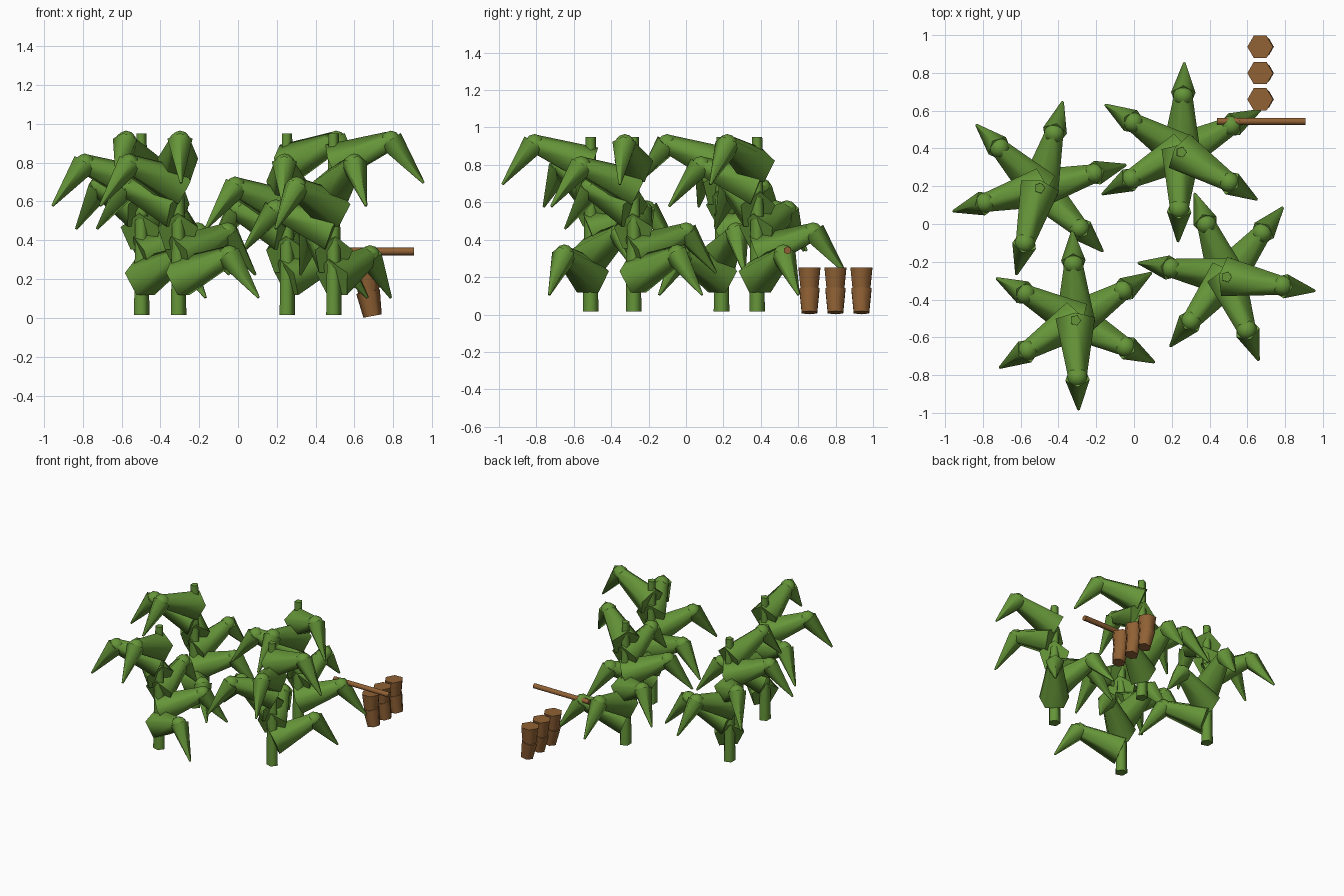
import bpy, bmesh
from math import sin, cos, pi, radians
from mathutils import Vector, Matrix

cube = bpy.data.objects.get("Cube")
if cube:
    bpy.data.objects.remove(cube, do_unlink=True)


def material(name, rgb):
    mat = bpy.data.materials.new(name)
    mat.use_nodes = True
    mat.diffuse_color = (*rgb, 1)
    mat.node_tree.nodes["Principled BSDF"].inputs["Base Color"].default_value = (*rgb, 1)
    return mat


green = material("leaf green", (0.13, 0.30, 0.04))
brown = material("wood brown", (0.28, 0.12, 0.035))


def taper(bm, start, end, r1, r2, sides, hint):
    """Closed tapered prism from start to end, one corner facing the hint."""
    axis = (end - start).normalized()
    v = (hint - axis * hint.dot(axis)).normalized()
    u = v.cross(axis)
    rings = []
    for centre, r in ((start, r1), (end, r2)):
        angles = [2 * pi * i / sides for i in range(sides)]
        rings.append([bm.verts.new(centre + r * (cos(a) * v + sin(a) * u)) for a in angles])
    low, high = rings
    for i in range(sides):
        j = (i + 1) % sides
        bm.faces.new((low[i], low[j], high[j], high[i]))
    bm.faces.new(low)
    bm.faces.new(high)


def finish(bm, name, mat):
    bmesh.ops.recalc_face_normals(bm, faces=bm.faces)
    mesh = bpy.data.meshes.new(name)
    bm.to_mesh(mesh)
    bm.free()
    mesh.materials.append(mat)
    obj = bpy.data.objects.new(name, mesh)
    bpy.context.collection.objects.link(obj)
    bpy.ops.object.select_all(action="DESELECT")
    obj.select_set(True)
    bpy.context.view_layer.objects.active = obj
    bpy.ops.object.shade_smooth_by_angle(angle=radians(78))


UP = Vector((0, 0, 1))
SIDE = Vector((1, 0, 0))
LEVELS = 6
STEP = 0.118


def leaf(name, x, y, angle, z):
    """Rising wide segment, round knuckle, drooping pointed tip."""
    out = Vector((cos(angle), sin(angle), 0))
    root = Vector((x, y, z))
    knuckle = root + out * 0.3 + UP * 0.12
    tip = root + out * 0.472 - UP * 0.095
    bm = bmesh.new()
    taper(bm, root, knuckle, 0.11, 0.053, 5, UP)
    taper(bm, knuckle, tip, 0.068, 0.007, 5, UP)
    bmesh.ops.create_icosphere(bm, subdivisions=2, radius=0.055,
                               matrix=Matrix.Translation(knuckle))
    finish(bm, name, green)


# Four plants, leaves spiralling up the stem: x, y, angle of the top leaf
plants = {
    "back_right": (-0.5, 0.19, -105),
    "back_left": (0.25, 0.38, -32),
    "front_right": (-0.31, -0.51, -88),
    "front_left": (0.49, -0.28, -9),
}
for name, (x, y, top_angle) in plants.items():
    bm = bmesh.new()
    taper(bm, Vector((x, y, 0.015)), Vector((x, y, 0.95)), 0.044, 0.029, 5, SIDE)
    finish(bm, name + "_stem", green)
    for level in range(LEVELS):
        angle = radians(top_angle - 60 * (LEVELS - 1 - level))
        leaf(f"{name}_leaf_{level + 1}", x, y, angle, 0.2 + STEP * level)

# Row of leaning two-tier wooden posts
for i in range(3):
    y = 0.66 + 0.139 * i
    bm = bmesh.new()
    taper(bm, Vector((0.693, y, 0.01)), Vector((0.67, y, 0.135)), 0.048, 0.062, 6, SIDE)
    taper(bm, Vector((0.672, y, 0.12)), Vector((0.668, y, 0.25)), 0.053, 0.068, 6, SIDE)
    finish(bm, f"post_{i + 1}", brown)

# Horizontal stick
bm = bmesh.new()
taper(bm, Vector((0.44, 0.543, 0.343)), Vector((0.907, 0.543, 0.343)), 0.02, 0.021, 6, UP)
finish(bm, "stick", brown)
